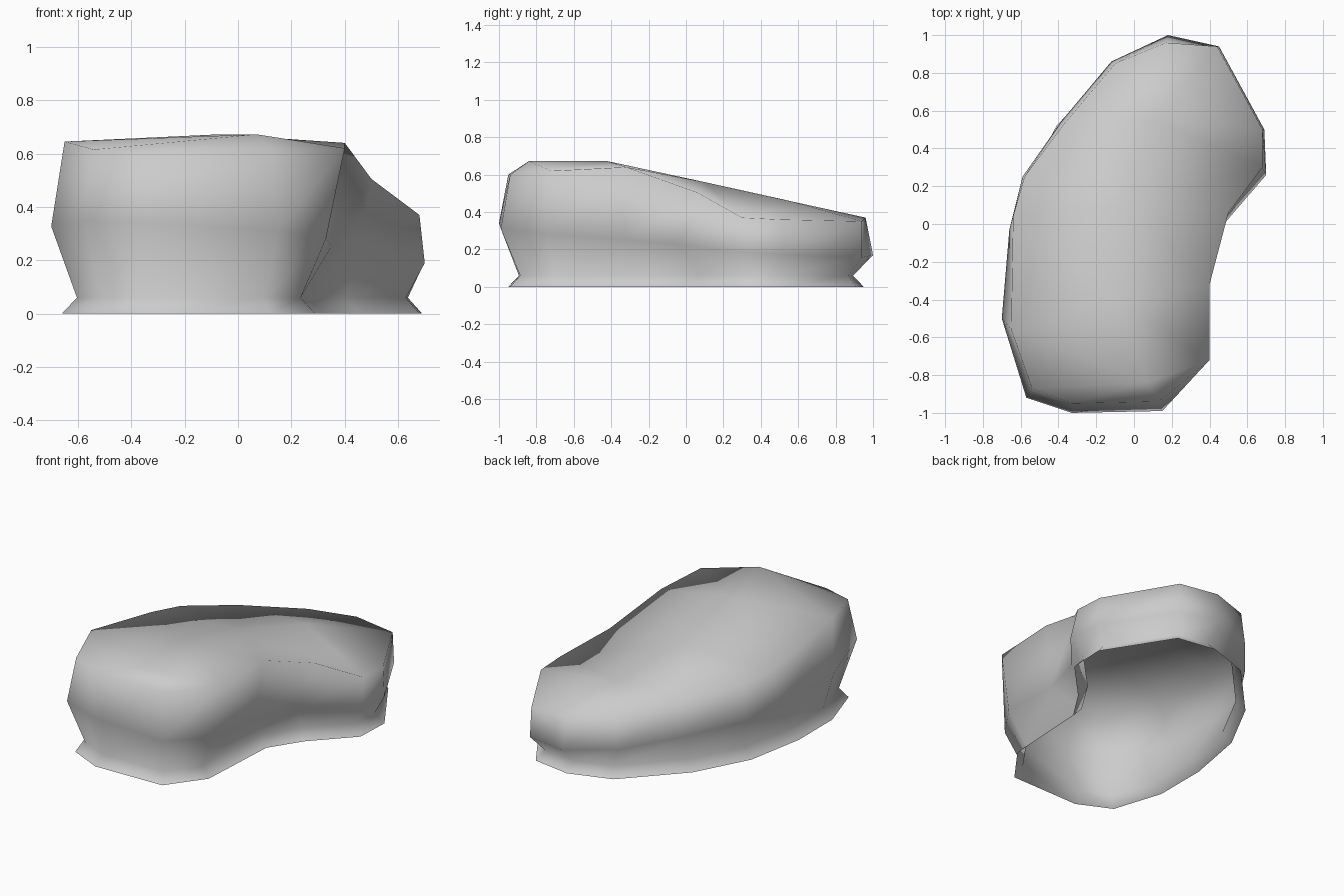
import bpy
import bmesh
from mathutils import Vector

default_cube = bpy.data.objects.get("Cube")
if default_cube:
    bpy.data.objects.remove(default_cube, do_unlink=True)


def make_material(name, colour):
    material = bpy.data.materials.new(name)
    material.use_nodes = True
    material.diffuse_color = colour
    material.node_tree.nodes["Principled BSDF"].inputs["Base Color"].default_value = colour
    return material


# Kidney outlines, counterclockwise from the back: foot, belly and shoulder
foot_outline = [(.18, .95), (-.09, .86), (-.41, .52), (-.59, .18), (-.66, -.2),
                (-.66, -.54), (-.56, -.85), (-.35, -.95), (.12, -.94), (.29, -.71),
                (.32, -.17), (.45, .03), (.68, .27), (.69, .5), (.43, .91)]
belly_outline = [(.18, 1), (-.12, .86), (-.38, .55), (-.59, .25), (-.66, -.03),
                 (-.7, -.5), (-.57, -.92), (-.33, -1), (.15, -.99), (.33, -.74),
                 (.35, -.33), (.45, -.03), (.7, .26), (.69, .5), (.45, .94)]
shoulder_ring = [(.17, .96, .37), (-.1, .85, .39), (-.37, .53, .465), (-.58, .25, .51),
                 (-.64, .04, .535), (-.65, -.56, .645), (-.54, -.87, .615),
                 (-.33, -.95, .6), (.13, -.94, .6), (.4, -.72, .62), (.4, -.32, .64),
                 (.5, .06, .505), (.68, .3, .37), (.68, .5, .36), (.44, .94, .35)]
# Crest of the crown, front to back
crest_line = [(.07, -.84, .672), (-.07, -.42, .672), (-.05, .1, .56), (.1, .55, .46)]


def inset_outline(outline, distance):
    """Move every point inward along the bisector of its neighbours."""
    result = []
    count = len(outline)
    for i, point in enumerate(outline):
        before = Vector(outline[i - 1])
        after = Vector(outline[(i + 1) % count])
        along = (after - before).normalized()
        inward = Vector((-along.y, along.x))
        result.append(Vector(point) + inward * distance)
    return result


# Stack of rings from the open foot to the shoulder
rings = [
    [(x, y, 0) for x, y in foot_outline],
    [(p.x, p.y, .06) for p in inset_outline(foot_outline, .057)],
    [(x, y, .25 - .07 * y - .06 * x) for x, y in belly_outline],
    shoulder_ring,
]

# Shell skinned over the rings, left open underneath
bm = bmesh.new()
loops = [[bm.verts.new(point) for point in ring] for ring in rings]
for lower, upper in zip(loops, loops[1:]):
    for i in range(len(lower)):
        j = (i + 1) % len(lower)
        bm.faces.new((lower[i], lower[j], upper[j], upper[i]))

# Crown joining each shoulder point to the nearest crest point
crest = [bm.verts.new(point) for point in crest_line]
shoulder = loops[-1]
anchors = [min(crest, key=lambda c: abs(c.co.y - v.co.y)) for v in shoulder]
for i in range(len(shoulder)):
    j = (i + 1) % len(shoulder)
    corners = [shoulder[i], shoulder[j], anchors[j]]
    if anchors[i] != anchors[j]:
        corners.append(anchors[i])
    bm.faces.new(corners)

for face in bm.faces:
    face.smooth = True
bm.normal_update()
mesh = bpy.data.meshes.new("rock_shell")
bm.to_mesh(mesh)
bm.free()
mesh.materials.append(make_material("light grey", (.6, .6, .6, 1)))
shell = bpy.data.objects.new("rock_shell", mesh)
bpy.context.collection.objects.link(shell)
